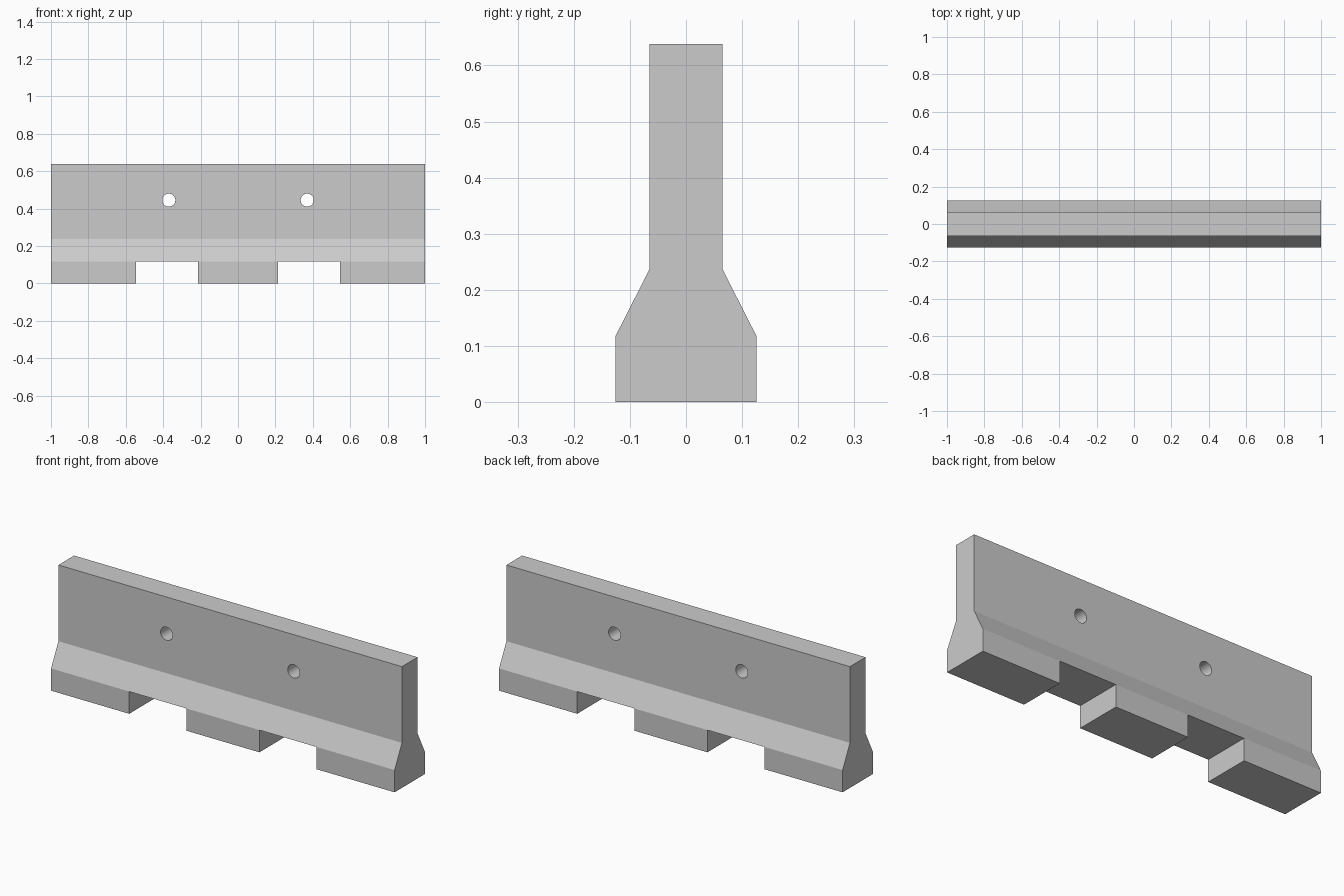
import bpy, bmesh, math
from mathutils import Matrix

if "Cube" in bpy.data.objects:
    bpy.data.objects.remove(bpy.data.objects["Cube"])

FOOT_Z, TOP_Z = 0.117, 0.638
XS = [-1, -0.545, -0.213, 0.213, 0.545, 1]          # foot / notch stations
HALF = [(0.126, FOOT_Z), (0.065, 0.237), (0.065, TOP_Z)]
PROFILE = HALF + [(-y, z) for y, z in reversed(HALF)]


def make_object(name, bm):
    bmesh.ops.recalc_face_normals(bm, faces=bm.faces)
    mesh = bpy.data.meshes.new(name)
    bm.to_mesh(mesh)
    bm.free()
    obj = bpy.data.objects.new(name, mesh)
    bpy.context.collection.objects.link(obj)
    return obj


# Barrier wall: flared profile lofted along x
bm = bmesh.new()
rings = [[bm.verts.new((x, y, z)) for y, z in PROFILE] for x in XS]
n = len(PROFILE)
undersides = []
for i, (a, b) in enumerate(zip(rings, rings[1:])):
    for j in range(n):
        k = (j + 1) % n
        face = bm.faces.new((a[j], a[k], b[k], b[j]))
        if j == n - 1 and i % 2 == 0:
            undersides.append(face)
bm.faces.new(rings[0])
bm.faces.new(rings[-1])

# Three feet: alternate underside panels pulled down to the floor
ext = bmesh.ops.extrude_face_region(bm, geom=undersides)
for v in ext["geom"]:
    if isinstance(v, bmesh.types.BMVert):
        v.co.z = 0
bmesh.ops.delete(bm, geom=[f for f in undersides if f.is_valid], context='FACES_ONLY')
barrier = make_object("barrier_wall", bm)

# Two round lifting holes through the wall
bm = bmesh.new()
for x in (-0.37, 0.37):
    bmesh.ops.create_cone(
        bm, cap_ends=True, segments=32, radius1=0.035, radius2=0.035, depth=0.4,
        matrix=Matrix.Translation((x, 0, 0.445)) @ Matrix.Rotation(math.pi / 2, 4, 'X'))
cutter = make_object("hole_cutter", bm)
cutter.hide_render = True

mod = barrier.modifiers.new("lifting_holes", 'BOOLEAN')
mod.operation, mod.solver, mod.object = 'DIFFERENCE', 'EXACT', cutter
bpy.context.view_layer.objects.active = barrier
barrier.select_set(True)
bpy.ops.object.modifier_apply(modifier=mod.name)
bpy.data.objects.remove(cutter)

# Smooth hole walls, crisp everywhere else
bpy.ops.object.shade_smooth_by_angle(angle=math.radians(25))
